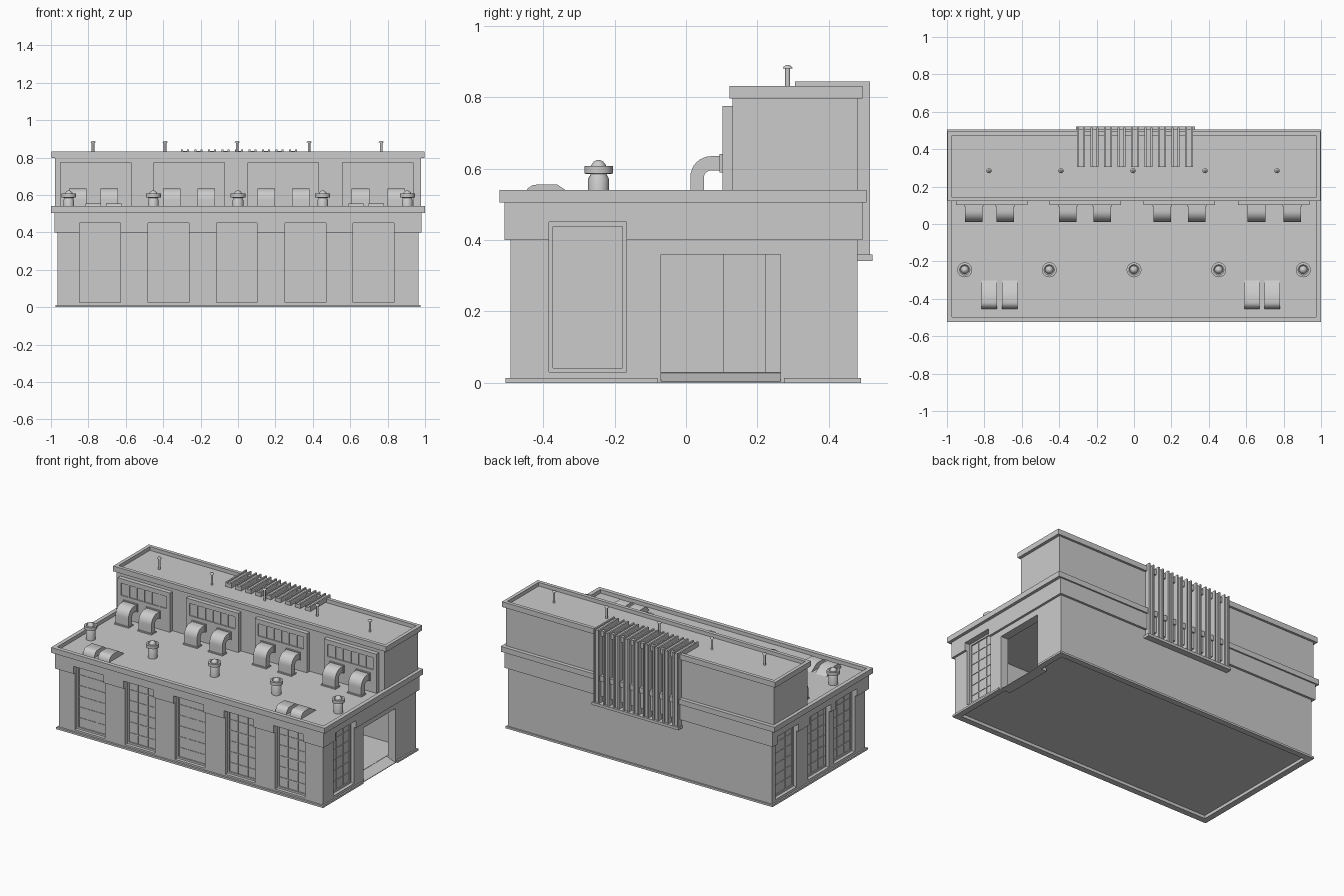
import bpy, bmesh, math

old = bpy.data.objects.get("Cube")
if old:
    bpy.data.objects.remove(old, do_unlink=True)

grey = bpy.data.materials.new("plain_grey")
grey.use_nodes = True
COLOUR = (0.6, 0.6, 0.6, 1)
grey.diffuse_color = COLOUR
grey.node_tree.nodes["Principled BSDF"].inputs["Base Color"].default_value = COLOUR


def make(name, bm, smooth=False):
    bmesh.ops.recalc_face_normals(bm, faces=bm.faces)
    me = bpy.data.meshes.new(name)
    bm.to_mesh(me)
    bm.free()
    me.materials.append(grey)
    ob = bpy.data.objects.new(name, me)
    bpy.context.collection.objects.link(ob)
    if smooth:
        bpy.ops.object.select_all(action='DESELECT')
        ob.select_set(True)
        bpy.context.view_layer.objects.active = ob
        bpy.ops.object.shade_smooth_by_angle(angle=math.radians(35))
    return ob


def add_box(bm, x, y, z):
    """Box from (low, high) ranges."""
    verts = bmesh.ops.create_cube(bm, size=1)["verts"]
    for v in verts:
        v.co = [r[0] + (c + 0.5) * (r[1] - r[0]) for c, r in zip(v.co, (x, y, z))]
    return verts


def boxes(name, ranges):
    bm = bmesh.new()
    for r in ranges:
        add_box(bm, *r)
    return make(name, bm)


def tray(name, x, y, z, rim, depth):
    """Roof slab with a raised rim."""
    bm = bmesh.new()
    add_box(bm, x, y, z)
    top = max(bm.faces, key=lambda f: f.calc_center_median().z)
    bmesh.ops.inset_region(bm, faces=[top], thickness=rim)
    ext = bmesh.ops.extrude_discrete_faces(bm, faces=[top])["faces"][0]
    bmesh.ops.translate(bm, verts=ext.verts, vec=(0, 0, -depth))
    return make(name, bm)


def add_prism(bm, profile, x0, x1):
    """Extrude a (y, z) outline along x."""
    face = bm.faces.new([bm.verts.new((x0, y, z)) for y, z in profile])
    geom = bmesh.ops.extrude_face_region(bm, geom=[face])["geom"]
    bmesh.ops.translate(bm, vec=(x1 - x0, 0, 0),
                        verts=[g for g in geom if isinstance(g, bmesh.types.BMVert)])


def add_lathe(bm, x, y, profile, sides):
    """Spin a (radius, z) outline about a vertical axis."""
    rings = [[bm.verts.new((x + r * math.cos(2 * math.pi * i / sides),
                            y + r * math.sin(2 * math.pi * i / sides), z))
              for i in range(sides)] for r, z in profile]
    for a, b in zip(rings, rings[1:]):
        for i in range(sides):
            j = (i + 1) % sides
            bm.faces.new((a[i], a[j], b[j], b[i]))
    bm.faces.new(rings[0])
    bm.faces.new(rings[-1])


def arc(cy, cz, ry, rz, a0, a1, n=8):
    angles = [math.radians(a0 + (a1 - a0) * i / n) for i in range(n + 1)]
    return [(cy + ry * math.cos(a), cz + rz * math.sin(a)) for a in angles]


def cut(target, cutters):
    for c in cutters:
        m = target.modifiers.new("cut", 'BOOLEAN')
        m.object, m.operation, m.solver = c, 'DIFFERENCE', 'EXACT'
        bpy.context.view_layer.objects.active = target
        bpy.ops.object.modifier_apply(modifier=m.name)


WX, WF, WB = 0.965, -0.492, 0.48
W = 0.218
front_xs = [-0.738, -0.371, -0.007, 0.361, 0.725]
right_ys = [-0.275]
left_ys = [-0.275, -0.005, 0.333]
Z_SILL, Z_HEAD = 0.03, 0.45
GATE = (-0.07, 0.265)

# Lower walls and overhanging band, hollow, with openings and a sunken underside
walls = boxes("lower_walls", [((-WX, WX), (WF, WB), (0, 0.402))])
band = boxes("wall_band", [((-0.98, 0.98), (-0.508, 0.495), (0.4, 0.51))])
room = boxes("room_cutter", [((-0.91, 0.91), (-0.435, 0.43), (Z_SILL, 0.47))])
under = boxes("underside_cutter", [((-0.935, 0.935), (-0.465, 0.45), (-0.1, 0.02))])
holes = [((x - W / 2, x + W / 2), (-0.6, -0.42), (0.025, Z_HEAD)) for x in front_xs]
holes += [((0.9, 1.1), (y - W / 2, y + W / 2), (Z_SILL, Z_HEAD)) for y in right_ys]
holes += [((-1.1, -0.9), (y - W / 2, y + W / 2), (Z_SILL, Z_HEAD)) for y in left_ys]
holes.append(((0.9, 1.1), GATE, (-0.1, 0.36)))
opening = boxes("opening_cutter", holes)
for part in (walls, band):
    cut(part, [room, under, opening])
for c in (room, under, opening):
    bpy.data.objects.remove(c, do_unlink=True)

# Sloping sill in the gate
bm = bmesh.new()
for v in add_box(bm, (0.895, WX), GATE, (0, Z_SILL)):
    if v.co.x > 0.93 and v.co.z > 0.01:
        v.co.z = 0.004
make("gate_ramp", bm)

# Plinth ring, broken at the side gate
PZ = (0, 0.013)
boxes("plinth", [((-0.975, 0.975), (-0.505, -0.465), PZ),
                 ((-0.975, 0.975), (0.45, 0.49), PZ),
                 ((-0.975, -0.935), (-0.47, 0.46), PZ),
                 ((0.935, 0.975), (-0.47, -0.08), PZ),
                 ((0.935, 0.975), (0.275, 0.46), PZ)])


def window(name, centre, axis, face, inward, z0):
    """Recessed pane with shallow frame and glazing bars along a wall."""
    lo, hi = centre - W / 2, centre + W / 2
    t, back = 0.012, 0.046
    parts = [(lo, hi, z0, Z_HEAD, 0.03, back),
             (lo, lo + t, z0, Z_HEAD, 0.022, back), (hi - t, hi, z0, Z_HEAD, 0.022, back),
             (lo, hi, z0, z0 + t, 0.022, back), (lo, hi, Z_HEAD - t, Z_HEAD, 0.022, back)]
    for i in range(1, 3):
        u = lo + W * i / 3
        parts.append((u - 0.003, u + 0.003, z0, Z_HEAD, 0.0265, 0.04))
    for i in range(1, 6):
        z = z0 + (Z_HEAD - z0) * i / 6
        parts.append((lo, hi, z - 0.003, z + 0.003, 0.0265, 0.04))
    out = []
    for a, b, c, d, near, far in parts:
        depth = sorted((face + inward * near, face + inward * far))
        out.append(((a, b), depth, (c, d)) if axis == 'x' else (depth, (a, b), (c, d)))
    boxes(name, out)


for x in front_xs:
    window("front_window", x, 'x', WF, 1, 0.025)
for y in right_ys:
    window("gate_side_window", y, 'y', WX, -1, Z_SILL)
for y in left_ys:
    window("side_window", y, 'y', -WX, 1, Z_SILL)

# Roofs and upper storey
tray("lower_roof", (-1, 1), (-0.523, 0.505), (0.505, 0.54), 0.038, 0.024)
boxes("upper_walls", [((-0.978, 0.978), (0.13, WB), (0.505, 0.802))])
tray("upper_roof", (-0.998, 0.998), (0.122, 0.495), (0.797, 0.832), 0.033, 0.024)

# Clerestory bays with shallow window strips and a pair of elbow ducts each
elbow = ([(0.012, 0.505)] + arc(0.07, 0.575, 0.058, 0.06, 180, 90) + [(0.105, 0.635)]
         + [(0.105, 0.595)] + arc(0.07, 0.575, 0.02, 0.02, 90, 180) + [(0.05, 0.505)])
BAY, PANES = (0.102, 0.135), 6
for cx, ducts in ((-0.76, (-0.856, -0.688)), (-0.26, (-0.355, -0.17)),
                  (0.242, (0.15, 0.335)), (0.748, (0.655, 0.845))):
    lo, hi = cx - 0.191, cx + 0.191
    r = [((lo, hi), (0.109, 0.135), (0.51, 0.775)),
         ((lo, hi), BAY, (0.51, 0.665)), ((lo, hi), BAY, (0.745, 0.775)),
         ((lo, lo + 0.024), BAY, (0.66, 0.75)), ((hi - 0.024, hi), BAY, (0.66, 0.75))]
    for i in range(1, PANES):
        u = lo + 0.024 + 0.334 * i / PANES
        r.append(((u - 0.004, u + 0.004), (0.104, 0.13), (0.66, 0.75)))
    boxes("clerestory_bay", r)
    for dx in ducts:
        bm = bmesh.new()
        add_prism(bm, elbow, dx - 0.047, dx + 0.047)
        add_box(bm, (dx - 0.052, dx + 0.052), (0.094, 0.104), (0.589, 0.641))
        add_box(bm, (dx - 0.052, dx + 0.052), (0.006, 0.056), (0.51, 0.524))
        make("elbow_duct", bm, True)

# Roof ventilators
for x in (-0.905, -0.453, 0, 0.453, 0.905):
    bm = bmesh.new()
    add_lathe(bm, x, -0.245, [(0.029, 0.51), (0.029, 0.572), (0.022, 0.585), (0.04, 0.586),
                              (0.04, 0.607), (0.028, 0.608), (0.022, 0.602), (0.02, 0.611),
                              (0.013, 0.62), (0.005, 0.624)], 16)
    make("roof_ventilator", bm, True)

# Low skylights: rounded front, flat top, sloping back
hood = [(-0.295, 0.512), (-0.36, 0.555)] + arc(-0.42, 0.512, 0.035, 0.043, 90, 180)
for x0, x1 in ((-0.815, -0.732), (-0.705, -0.622), (0.592, 0.672), (0.698, 0.78)):
    bm = bmesh.new()
    add_prism(bm, hood, x0, x1)
    make("low_skylight", bm, True)

# Mushroom-topped vent pins
for x in (-0.775, -0.39, -0.005, 0.38, 0.765):
    bm = bmesh.new()
    add_lathe(bm, x, 0.285, [(0.007, 0.805), (0.007, 0.88), (0.014, 0.88),
                             (0.012, 0.885), (0.005, 0.89)], 12)
    make("vent_pin", bm, True)

# Rear rack of bent channels, each two side plates and a recessed web, on a ledge
rack = [((-0.31, 0.325), (0.475, 0.522), (0.342, 0.36))]
for i in range(9):
    c = -0.283 + 0.0722 * i
    for a, b, sunk in ((-0.021, -0.011, 0), (0.011, 0.021, 0), (-0.015, 0.015, 0.009)):
        x, y1, z1 = (c + a, c + b), 0.516 - sunk, 0.844 - sunk
        rack.append((x, (0.475, y1), (0.355, z1)))
        rack.append((x, (0.306, y1), (0.812, z1)))
boxes("rear_channel_rack", rack)
